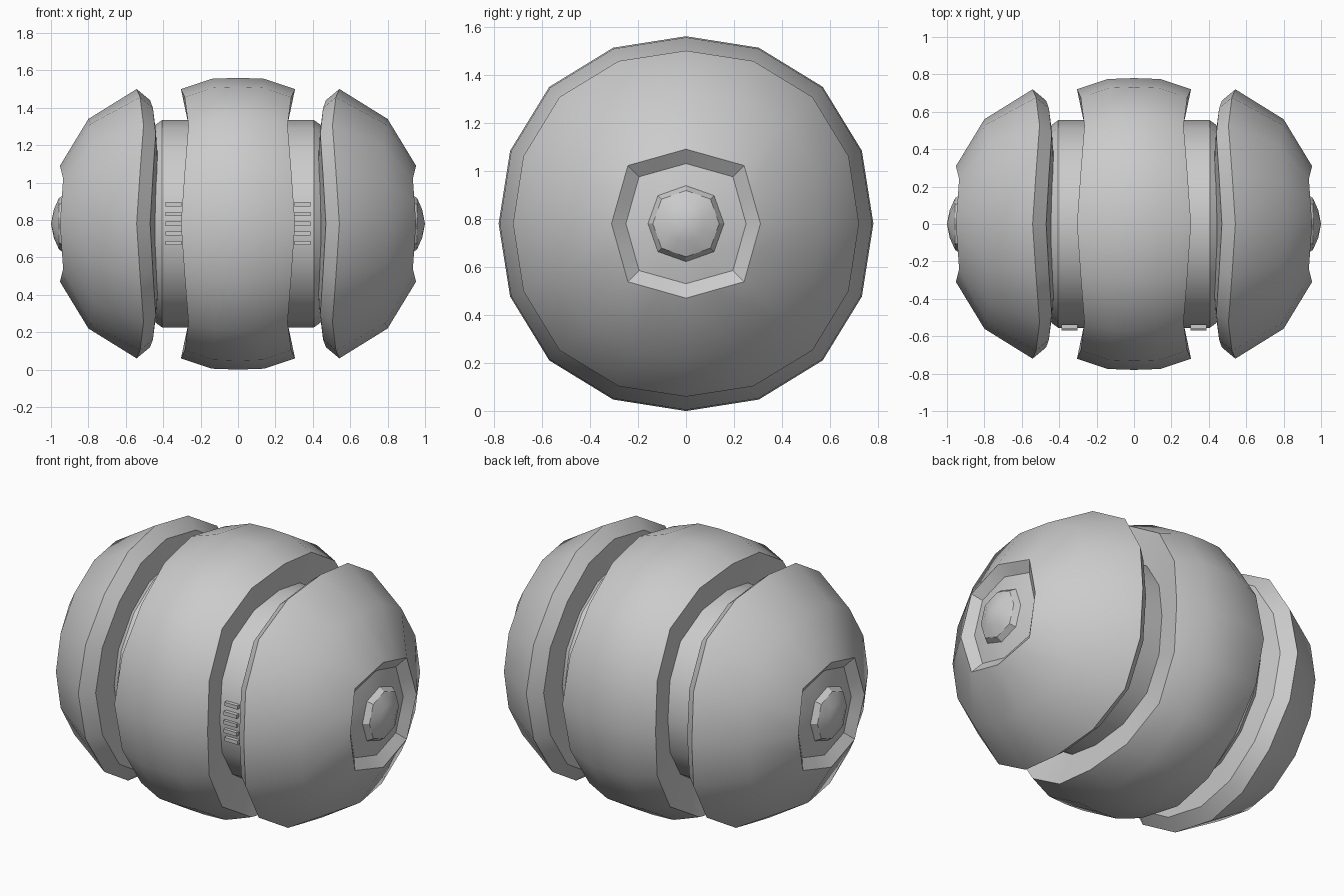
import bpy, bmesh, math
from mathutils import Vector

if "Cube" in bpy.data.objects:
    bpy.data.objects.remove(bpy.data.objects["Cube"])

CENTRE = 0.78
SEGS = 16


def finish(bm, name):
    mesh = bpy.data.meshes.new(name)
    bm.to_mesh(mesh)
    bm.free()
    ob = bpy.data.objects.new(name, mesh)
    ob.location.z = CENTRE
    bpy.context.collection.objects.link(ob)
    bpy.ops.object.select_all(action='DESELECT')
    ob.select_set(True)
    bpy.context.view_layer.objects.active = ob
    bpy.ops.object.shade_smooth_by_angle(angle=math.radians(30))
    mirror = ob.modifiers.new("mirror", 'MIRROR')
    mirror.use_clip = True
    return ob


def ring_points(x, r, x45, r45, octagon=False):
    """Ring around the x axis, blending to other values on the diagonals."""
    pts = []
    for j in range(SEGS):
        a = 2 * math.pi * j / SEGS
        t = (1 - math.cos(4 * a)) / 2
        rr = r + (r45 - r) * t
        pts.append(Vector((x + (x45 - x) * t, rr * math.sin(a), rr * math.cos(a))))
    if octagon:
        for j in range(1, SEGS, 2):
            pts[j] = (pts[j - 1] + pts[(j + 1) % SEGS]) / 2
    return pts


def lathe(name, profile, tip=None):
    bm = bmesh.new()
    rings = [[bm.verts.new(p) for p in ring_points(*s)] for s in profile]
    for a, b in zip(rings, rings[1:]):
        for j in range(SEGS):
            k = (j + 1) % SEGS
            bm.faces.new((a[j], b[j], b[k], a[k]))
    if tip is not None:
        v = bm.verts.new((tip, 0, 0))
        for j in range(SEGS):
            bm.faces.new((rings[-1][j], v, rings[-1][(j + 1) % SEGS]))
    return finish(bm, name)


# Raised middle band with undercut sides
lathe("middle_band", [
    (0, .78, 0, .805), (.14, .775, .12, .80),
    (.305, .72, .265, .745), (.265, .53, .235, .53)])

# Inner drum seen in the two grooves
lathe("inner_drum", [
    (0, .555, 0, .555), (.405, .555, .405, .555),
    (.44, .53, .44, .53), (.46, .48, .46, .48)])

# End shells: inner wall, bevelled rim, dome, octagonal recess
lathe("end_shell", [
    (.435, .46, .425, .46), (.47, .66, .44, .68), (.542, .72, .505, .745),
    (.80, .56, .775, .595), (.952, .31, .935, .342, True),
    (.907, .25, .897, .276, True), (.925, .165, .925, .17, True)], tip=.94)

# Faceted end buttons
lathe("end_button", [
    (.915, .165, .915, .172, True), (.957, .138, .957, .144, True),
    (.985, .075, .985, .078, True)], tip=1.0)

# Small vent slats on the front of the drum
bm = bmesh.new()
for i in range(5):
    z = (i - 2) * .052
    y = -math.sqrt(.558 ** 2 - z * z)
    cube = bmesh.ops.create_cube(bm, size=1)["verts"]
    bmesh.ops.scale(bm, vec=(.085, .022, .022), verts=cube)
    bmesh.ops.translate(bm, vec=(.345, y, z), verts=cube)
finish(bm, "vent_slats")
